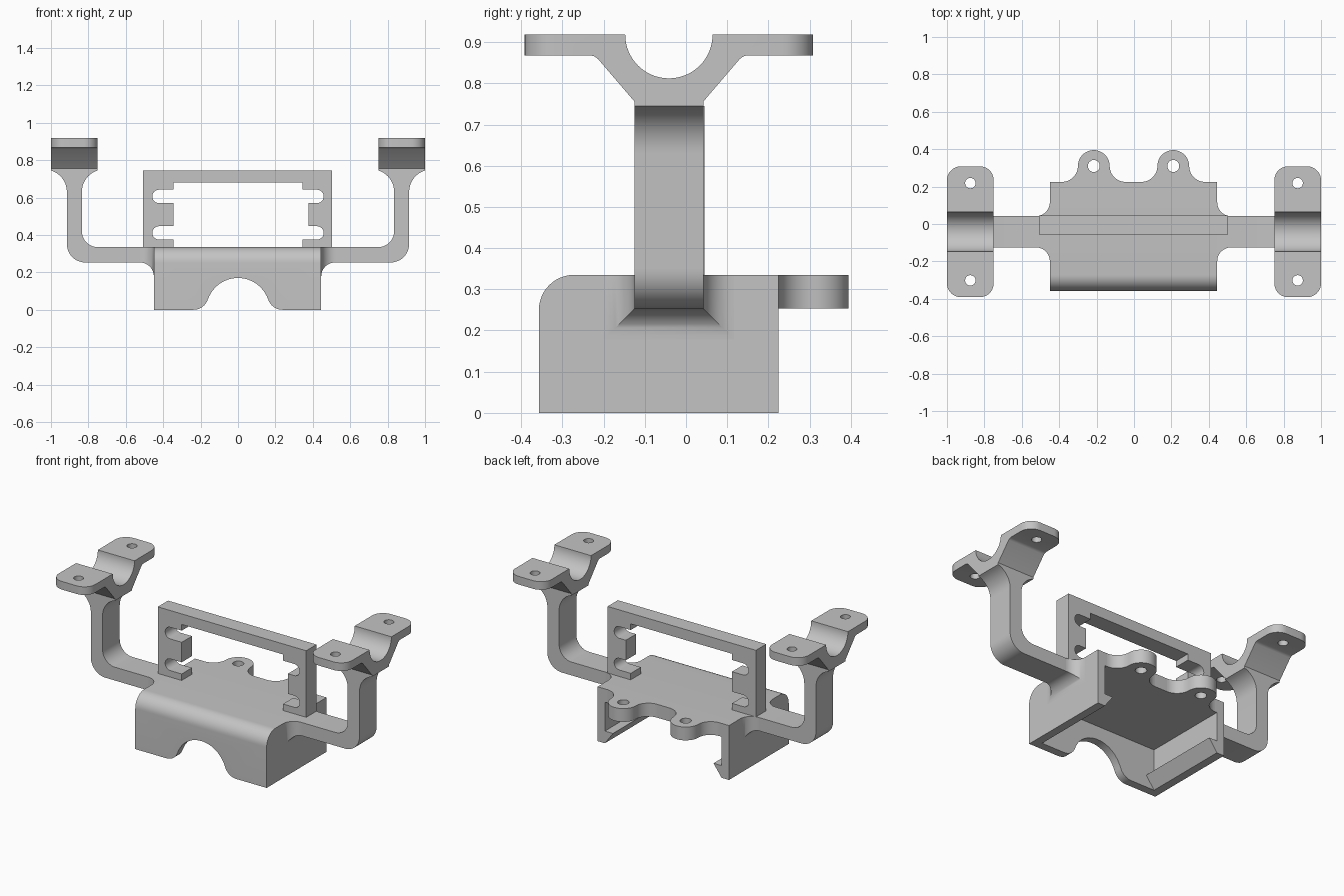
import bpy, bmesh
from math import sin, cos, pi, radians, sqrt

cube = bpy.data.objects.get("Cube")
if cube:
    bpy.data.objects.remove(cube, do_unlink=True)

grey = bpy.data.materials.new("light_grey")
grey.use_nodes = True
COLOUR = (0.55, 0.55, 0.55, 1)
grey.diffuse_color = COLOUR
grey.node_tree.nodes["Principled BSDF"].inputs["Base Color"].default_value = COLOUR
parts = []


def arc(cx, cy, r, start, end, n=12):
    angles = [radians(start + (end - start) * i / n) for i in range(n + 1)]
    return [(cx + r * cos(a), cy + r * sin(a)) for a in angles]


def loft(name, rings, keep=True):
    """Skin a list of matching rings and cap both ends."""
    bm = bmesh.new()
    loops = [[bm.verts.new(p) for p in ring] for ring in rings]
    n = len(loops[0])
    for a, b in zip(loops, loops[1:]):
        for i in range(n):
            j = (i + 1) % n
            bm.faces.new((a[i], a[j], b[j], b[i]))
    bm.faces.new(loops[0])
    bm.faces.new(loops[-1])
    bmesh.ops.recalc_face_normals(bm, faces=bm.faces)
    mesh = bpy.data.meshes.new(name)
    bm.to_mesh(mesh)
    bm.free()
    mesh.materials.append(grey)
    obj = bpy.data.objects.new(name, mesh)
    bpy.context.collection.objects.link(obj)
    if keep:
        parts.append(obj)
    return obj


def prism(name, pts, axis, a, b, keep=True):
    """Extrude a 2D outline along an axis from a to b."""
    place = {"x": lambda p, t: (t, p[0], p[1]),
             "y": lambda p, t: (p[0], t, p[1]),
             "z": lambda p, t: (p[0], p[1], t)}[axis]
    return loft(name, [[place(p, t) for p in pts] for t in (a, b)], keep)


def rect(x0, y0, x1, y1):
    return [(x0, y0), (x1, y0), (x1, y1), (x0, y1)]


def combine(obj, tool, operation="DIFFERENCE"):
    mod = obj.modifiers.new("cut", "BOOLEAN")
    mod.object, mod.operation, mod.solver = tool, operation, "EXACT"
    bpy.context.view_layer.update()
    result = bpy.data.meshes.new_from_object(
        obj.evaluated_get(bpy.context.evaluated_depsgraph_get()))
    obj.modifiers.clear()
    obj.data = result
    bpy.data.objects.remove(tool, do_unlink=True)


def drill(obj, x, y, r):
    combine(obj, prism("drill", arc(x, y, r, 0, 345, 23), "z", -1, 2, False))


LEFT, RIGHT = 0.445, -0.45          # side faces of the housing
BACK, FRONT = 0.225, -0.357
TOP, UNDER = 0.335, 0.253           # top plate
WALL = 0.05

# Housing: rounded block, hollowed from below and behind
housing = prism("housing", [(FRONT, 0), (BACK, 0), (BACK, TOP)]
                + arc(FRONT + 0.085, TOP - 0.085, 0.085, 90, 180), "x", RIGHT, LEFT)
combine(housing, prism("hollow", rect(RIGHT + WALL, -0.1, LEFT - WALL, UNDER),
                       "y", FRONT + WALL, 0.5, False))

# Arched opening in the front wall, with flared feet
arch = (arc(-0.2375, 0.08, 0.08, -90, -18.6, 8) + arc(0, 0, 0.17, 161.4, 18.6, 24)[1:-1]
        + arc(0.2375, 0.08, 0.08, 198.6, 270, 8))
combine(housing, prism("arch", arch + [(0.2375, -0.1), (-0.2375, -0.1)],
                       "y", -0.5, -0.25, False))

# Snap ridges along the inside of the side walls
for label, wall, s in (("left", LEFT, 1), ("right", RIGHT, -1)):
    inner = wall - s * WALL
    prism(label + "_snap_ridge",
          [(inner + s * 0.01, 0), (inner, 0), (inner - s * 0.055, 0.075),
           (inner + s * 0.01, 0.075)], "y", FRONT + WALL - 0.01, BACK)

# Screw tabs at the back
for label, c in (("left", 0.21), ("right", -0.215)):
    y, r = 0.31, 0.085
    outline = ([(c - 2 * r, BACK - 0.02)] + arc(c - 2 * r, y, r, -90, 0)
               + arc(c, y, r, 180, 0, 24)[1:-1]
               + arc(c + 2 * r, y, r, 180, 270) + [(c + 2 * r, BACK - 0.02)])
    tab = prism(label + "_screw_tab", outline, "z", UNDER, TOP)
    drill(tab, c, y, 0.032)


# Slotted frame standing on the plate
def frame_side(s, tooth):
    """Inner edge of one upright, bottom to top."""
    edge, end, r = 0.345, 0.422, 0.036
    pts = [(edge, TOP), (edge, 0.375)]
    pts += arc(end, 0.375 + r, r, -90, 90)
    pts += [(tooth, 0.375 + 2 * r), (tooth, 0.57)]
    pts += arc(end, 0.57 + r, r, -90, 90)
    pts += [(edge, 0.57 + 2 * r), (edge, 0.68)]
    return [(s * x, z) for x, z in pts]


frame = ([(-0.508, TOP), (-0.508, 0.745), (0.503, 0.745), (0.503, TOP)]
         + frame_side(1, 0.378) + frame_side(-1, 0.345)[::-1])
prism("slotted_frame", frame, "y", -0.055, 0.045)

# Arms and pipe saddles
Y0, Y1 = -0.125, 0.042
MID = (Y0 + Y1) / 2
ROOT = 0.075
for label, s, wall in (("left", 1, LEFT), ("right", -1, -RIGHT)):
    # Flared root that blends the arm into the housing
    steps = [0] + [ROOT * (1 - cos(i * pi / 24)) for i in range(13)]
    rings = []
    for i, t in enumerate(steps):
        x = s * (wall + t - (0.015 if i == 0 else 0))
        e = ROOT - sqrt(max(0, ROOT ** 2 - (ROOT - t) ** 2))
        rings.append([(x, Y0 - e, UNDER - e), (x, Y1 + e, UNDER - e),
                      (x, Y1 + e, TOP), (x, Y0 - e, TOP)])
    loft(label + "_arm_root", rings)

    # Bent arm that widens under the saddle
    start = wall + ROOT
    outline = ([(start, UNDER)] + arc(0.817, UNDER + 0.098, 0.098, -90, 0)
               + arc(1.035, 0.63, 0.12, 180, 107, 10) + [(1, 0.76), (0.75, 0.76)]
               + arc(0.715, 0.63, 0.12, 73, 0, 10)
               + arc(0.75, TOP + 0.085, 0.085, 0, -90) + [(start, TOP)])
    prism(label + "_arm", [(s * x, z) for x, z in outline], "y", Y0, Y1)

    # Saddle with half-round seat and two flat ears
    half = [(0.083, 0.745), (0.083, 0.755), (0.172, 0.859), (0.18, 0.865),
            (0.19, 0.868), (0.35, 0.868), (0.35, 0.918)]
    seat = arc(MID, 0.918, 0.106, 0, -180, 32)
    profile = ([(MID + y, z) for y, z in half] + seat
               + [(MID - y, z) for y, z in half[::-1]])
    saddle = prism(label + "_saddle", profile, "x", s * 0.75, s)
    r = 0.075
    plan = []
    for cx, cy, a in ((1 - r, MID + 0.35 - r, 0), (0.75 + r, MID + 0.35 - r, 90),
                      (0.75 + r, MID - 0.35 + r, 180), (1 - r, MID - 0.35 + r, 270)):
        plan += arc(cx, cy, r, a, a + 90, 10)
    combine(saddle, prism("plan", [(s * x, y) for x, y in plan], "z", 0.5, 1.2, False),
            "INTERSECT")
    for y in (MID + 0.26, MID - 0.26):
        drill(saddle, s * 0.875, y, 0.028)

# Smooth the curved faces and keep the edges crisp
bpy.ops.object.select_all(action="DESELECT")
for obj in parts:
    obj.select_set(True)
bpy.context.view_layer.objects.active = housing
bpy.ops.object.shade_smooth_by_angle(angle=radians(30))
